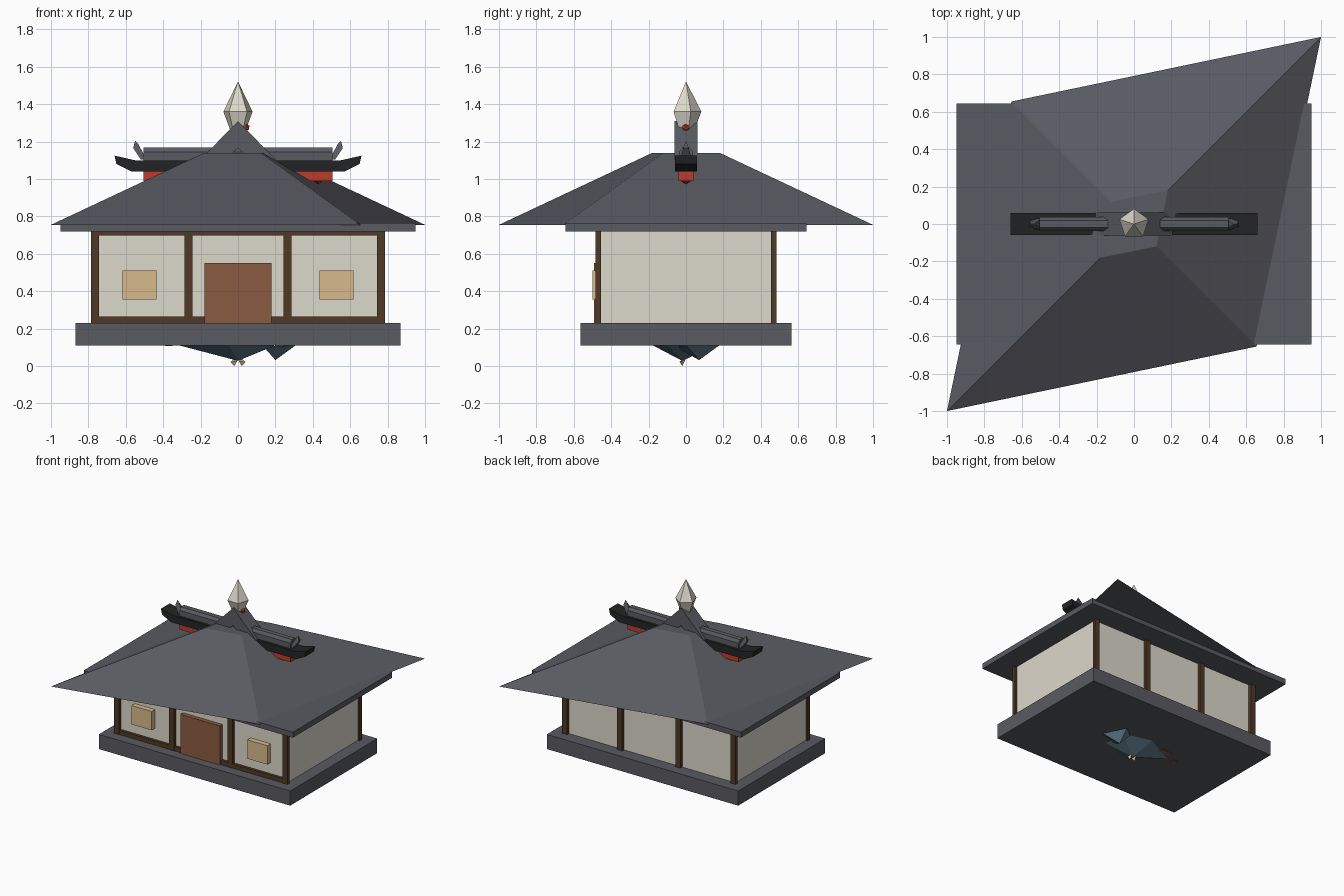
import bpy, bmesh, math
from mathutils import Vector

old = bpy.data.objects.get("Cube")
if old:
    bpy.data.objects.remove(old, do_unlink=True)


def material(name, r, g, b):
    m = bpy.data.materials.new(name)
    m.use_nodes = True
    m.diffuse_color = (r, g, b, 1)
    m.node_tree.nodes["Principled BSDF"].inputs["Base Color"].default_value = (r, g, b, 1)
    return m


SLATE = material("slate grey", 0.10, 0.103, 0.12)
PLASTER = material("cream plaster", 0.72, 0.69, 0.60)
TIMBER = material("dark timber", 0.08, 0.04, 0.019)
DOOR = material("door brown", 0.26, 0.105, 0.052)
PAPER = material("window tan", 0.70, 0.49, 0.26)
BLACK = material("black lacquer", 0.016, 0.017, 0.018)
RED = material("red lacquer", 0.50, 0.045, 0.025)
BLUE = material("blue grey", 0.11, 0.19, 0.24)


def finish(name, bm, mat):
    bmesh.ops.recalc_face_normals(bm, faces=bm.faces[:])
    mesh = bpy.data.meshes.new(name)
    bm.to_mesh(mesh)
    bm.free()
    mesh.materials.append(mat)
    ob = bpy.data.objects.new(name, mesh)
    bpy.context.collection.objects.link(ob)
    return ob


def box(name, mat, x, y, z):
    """Box from (min, max) pairs."""
    bm = bmesh.new()
    bmesh.ops.create_cube(bm, size=1)
    for v in bm.verts:
        v.co = [(a + b) / 2 + c * (b - a) for (a, b), c in zip((x, y, z), v.co)]
    return finish(name, bm, mat)


def loft(name, mat, rings):
    """Skin matching rings of points and cap both ends."""
    bm = bmesh.new()
    rows = [[bm.verts.new(p) for p in ring] for ring in rings]
    n = len(rows[0])
    for a, b in zip(rows, rows[1:]):
        for i in range(n):
            j = (i + 1) % n
            bm.faces.new((a[i], a[j], b[j], b[i]))
    bm.faces.new(rows[0])
    bm.faces.new(rows[-1])
    return finish(name, bm, mat)


def prism(name, mat, outline, half_depth):
    """Extrude an x-z outline along y."""
    return loft(name, mat, [[(x, y, z) for x, z in outline] for y in (-half_depth, half_depth)])


def hull(name, mat, points):
    bm = bmesh.new()
    verts = [bm.verts.new(p) for p in points]
    bmesh.ops.convex_hull(bm, input=verts)
    return finish(name, bm, mat)


def ball(name, mat, centre, radius):
    bm = bmesh.new()
    bmesh.ops.create_icosphere(bm, subdivisions=1, radius=radius)
    bmesh.ops.translate(bm, verts=bm.verts[:], vec=Vector(centre))
    return finish(name, bm, mat)


# Platform and walls
box("platform", SLATE, (-0.87, 0.87), (-0.565, 0.565), (0.11, 0.23))
box("walls", PLASTER, (-0.77, 0.77), (-0.458, 0.458), (0.23, 0.72))

# Timber posts front and back, rails at the front
for side, label in ((-1, "front"), (1, "back")):
    depth = sorted((side * 0.455, side * 0.483))
    for i, x in enumerate((-0.765, -0.265, 0.265, 0.765)):
        box(f"{label}_post_{i + 1}", TIMBER, (x - 0.022, x + 0.022), depth, (0.23, 0.72))
box("sill_rail", TIMBER, (-0.78, 0.78), (-0.48, -0.455), (0.23, 0.265))
box("head_rail", TIMBER, (-0.78, 0.78), (-0.48, -0.455), (0.697, 0.72))

# Door and windows
box("door", DOOR, (-0.18, 0.18), (-0.492, -0.455), (0.23, 0.552))
for s, label in ((-1, "right"), (1, "left")):
    box(f"{label}_window", PAPER, sorted((s * 0.435, s * 0.618)), (-0.5, -0.455), (0.355, 0.51))

# Eave slab and skewed hipped roof
box("eave_slab", SLATE, (-0.95, 0.95), (-0.645, 0.645), (0.72, 0.765))


def diamond(long, short, z):
    return [(long, long, z), (-short, short, z), (-long, -long, z), (short, -short, z)]


loft("roof", SLATE, [diamond(1.0, 0.655, 0.755), diamond(0.18, 0.12, 1.14)])

# Ridge: red beam, black upswept beam, grey cap
box("ridge_red_beam", RED, (-0.505, 0.505), (-0.04, 0.04), (0.99, 1.045))
ball("ridge_red_boss", RED, (0.43, 0, 1.015), 0.042)
prism("ridge_black_beam", BLACK,
      [(-0.57, 1.04), (0.57, 1.04), (0.65, 1.08), (0.66, 1.125),
       (0.55, 1.1), (-0.55, 1.1), (-0.66, 1.125), (-0.65, 1.08)], 0.058)
profile = [(-0.037, 1.1), (0.037, 1.1), (0.037, 1.145), (0.02, 1.168), (-0.02, 1.168), (-0.037, 1.145)]
loft("ridge_cap", SLATE, [[(x, y, z) for y, z in profile] for x in (-0.505, 0.505)])

# Horns at the ridge ends
for s, label in ((-1, "right"), (1, "left")):
    base = [(s * x, y, 1.105) for x in (0.49, 0.52) for y in (-0.03, 0.03)]
    middle = [(s * 0.56, y, 1.165) for y in (-0.015, 0.015)]
    hull(f"{label}_ridge_horn", SLATE, base + middle + [(s * 0.55, 0, 1.205), (s * 0.535, 0, 1.19)])

# Central gable over the ridge
prism("ridge_gable", SLATE,
      [(0, 1.31), (0.22, 1.085), (0.15, 1.03), (0, 1.165), (-0.15, 1.03), (-0.22, 1.085)], 0.062)


# Five-sided finial
def pentagon(r, z):
    angles = [math.pi / 2 + i * math.tau / 5 for i in range(5)]
    return [(r * math.cos(a), r * math.sin(a), z) for a in angles]


loft("finial", PLASTER, [pentagon(0.045, 1.265), pentagon(0.082, 1.36), pentagon(0.001, 1.52)])
ball("finial_bead", RED, (0.042, 0, 1.275), 0.022)

# Faceted ornament beneath the platform
hull("under_body", BLUE,
     [(-0.32, 0.02, 0.112), (-0.05, -0.18, 0.112), (-0.05, 0.16, 0.112), (0.2, 0.1, 0.112),
      (0.2, -0.1, 0.112), (0, -0.02, 0.028), (0.15, -0.01, 0.09)])
hull("under_fin", BLUE,
     [(0.31, 0, 0.112), (0.2, 0.07, 0.032), (0.14, 0.12, 0.1), (0.14, -0.05, 0.1), (0.22, 0.18, 0.112)])
for s, label in ((-1, "right"), (1, "left")):
    hull(f"{label}_under_foot", PAPER,
         [(s * 0.02, -0.02, 0), (s * 0.04, -0.03, 0.022), (s * 0.005, -0.035, 0.025), (s * 0.02, 0, 0.04)])
box("under_trim_brown", DOOR, (-0.28, -0.18), (0.07, 0.11), (0.106, 0.112))
box("under_trim_red", RED, (-0.39, -0.35), (0.0, 0.04), (0.106, 0.112))
